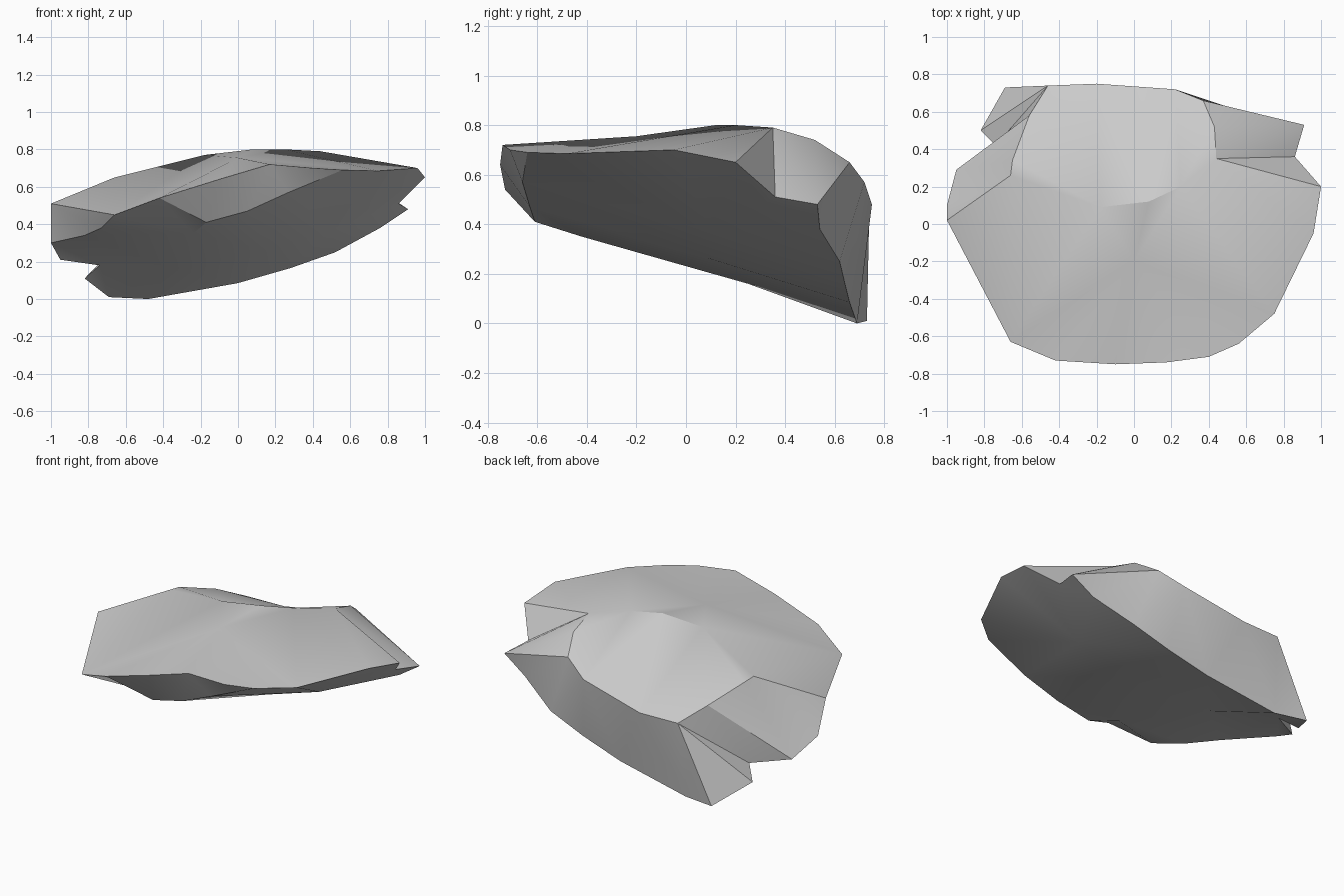
import bpy
import bmesh
from mathutils import Vector
from mathutils.geometry import delaunay_2d_cdt

default_cube = bpy.data.objects.get("Cube")
if default_cube:
    bpy.data.objects.remove(default_cube, do_unlink=True)

mesh_builder = bmesh.new()


def triangle(a, b, c):
    """Add one triangle unless two of its corners coincide."""
    if len({a, b, c}) == 3:
        mesh_builder.faces.new([mesh_builder.verts.new(p) for p in (a, b, c)])


def fan(centre, rim):
    """Triangles from one corner to each edge of a rim."""
    for a, b in zip(rim, rim[1:]):
        triangle(centre, a, b)


def bridge(first, second):
    """Strip of triangles between two polylines, taking the shorter diagonal."""
    i = j = 0
    while i < len(first) - 1 or j < len(second) - 1:
        can_i, can_j = i < len(first) - 1, j < len(second) - 1
        step_i = can_i
        if can_i and can_j:
            across = (Vector(first[i + 1]) - Vector(second[j])).length
            back = (Vector(first[i]) - Vector(second[j + 1])).length
            step_i = across < back
        if step_i:
            triangle(first[i], first[i + 1], second[j])
            i += 1
        else:
            triangle(first[i], second[j], second[j + 1])
            j += 1


def sheet(outline, inner=()):
    """Fill a counterclockwise outline seen from above, through inner points."""
    points = list(outline) + list(inner)
    flat = [Vector(p[:2]) for p in points]
    result = delaunay_2d_cdt(flat, [], [list(range(len(outline)))], 1, 1e-5)
    faces, sources = result[2], result[3]
    for face in faces:
        fan(points[sources[face[0]][0]], [points[sources[k][0]] for k in face[1:]])


# Crest of the top, from the left-hand shoulder to the right-hand shoulder
crest = [(-.66, .26, .65), (-.18, .09, .77), (.08, .12, .8), (.25, .2, .8), (.44, .35, .79)]
shoulder, peak = crest[0], crest[-1]

# Rear facet border
ridge = (.43, .52, .74)
rear_top = [(.37, .66, .65), (.22, .72, .57), (-.2, .75, .48), (-.46, .74, .48)]
gully_low, gully_high = (-.56, .58, .56), (-.65, .34, .64)

# Outer rim along the front
front_rim = [(-.66, -.63, .45), (-.42, -.73, .54), (-.1, -.75, .64), (.17, -.74, .72),
             (.4, -.71, .7), (.56, -.64, .69), (.75, -.48, .685), (.96, -.05, .7), (1, .2, .65)]
corner = front_rim[0]
undercut = [front_rim[1], (-.17, -.61, .41), (.05, -.63, .47), (.27, -.66, .57), front_rim[4]]

# Notched flanks
right_notch, right_tip = (.86, .36, .51), (.91, .53, .48)
flank_top, flank_low, flank_end = (-1, .02, .51), (-1, .1, .3), (-.95, .29, .21)
left_notch, left_tip = (-.74, .42, .18), (-.82, .5, .11)
flank_edge = [flank_low, (-.82, -.2, .34), (-.73, -.42, .38), corner]

# Lower edge along the back
rear_low = [right_tip, (.76, .54, .38), (.52, .62, .25), (.28, .64, .165),
            (0, .66, .085), (-.48, .69, 0), (-.69, .73, .01)]

# Top facets
sheet([flank_top] + front_rim + crest[::-1], [(0, -.2, .755)])
sheet(crest + [ridge] + rear_top + [gully_low, gully_high])

# Flanks and notches
fan(peak, [front_rim[-1], right_notch, right_tip, ridge])
triangle(right_tip, ridge, rear_top[0])
fan(shoulder, [flank_top, flank_low, flank_end, gully_high])
fan(gully_low, [gully_high, flank_end, left_notch])
fan(rear_top[-1], [gully_low, left_notch, left_tip, rear_low[-1]])
fan(flank_top, flank_edge)

# Back wall and front undercut
bridge(rear_top, rear_low)
bridge(front_rim[1:5], undercut)

# Bowl-shaped underside
sheet(flank_edge + undercut + front_rim[5:] + [right_notch] + rear_low
      + [left_tip, left_notch, flank_end],
      [(-.24, -.42, .35), (-.35, .25, .16), (.15, .1, .26), (.5, .1, .37)])

# Weld the facets into one solid
bmesh.ops.remove_doubles(mesh_builder, verts=mesh_builder.verts, dist=1e-4)
bmesh.ops.recalc_face_normals(mesh_builder, faces=mesh_builder.faces)
mesh = bpy.data.meshes.new("stone_shard")
mesh_builder.to_mesh(mesh)
mesh_builder.free()

# Plain grey stone
grey = bpy.data.materials.new("stone_grey")
grey.use_nodes = True
colour = (.6, .6, .6, 1)
grey.diffuse_color = colour
grey.node_tree.nodes["Principled BSDF"].inputs["Base Color"].default_value = colour
mesh.materials.append(grey)

shard = bpy.data.objects.new("stone_shard", mesh)
bpy.context.collection.objects.link(shard)
bpy.context.view_layer.objects.active = shard
shard.select_set(True)
bpy.ops.object.shade_smooth_by_angle(angle=.5)
